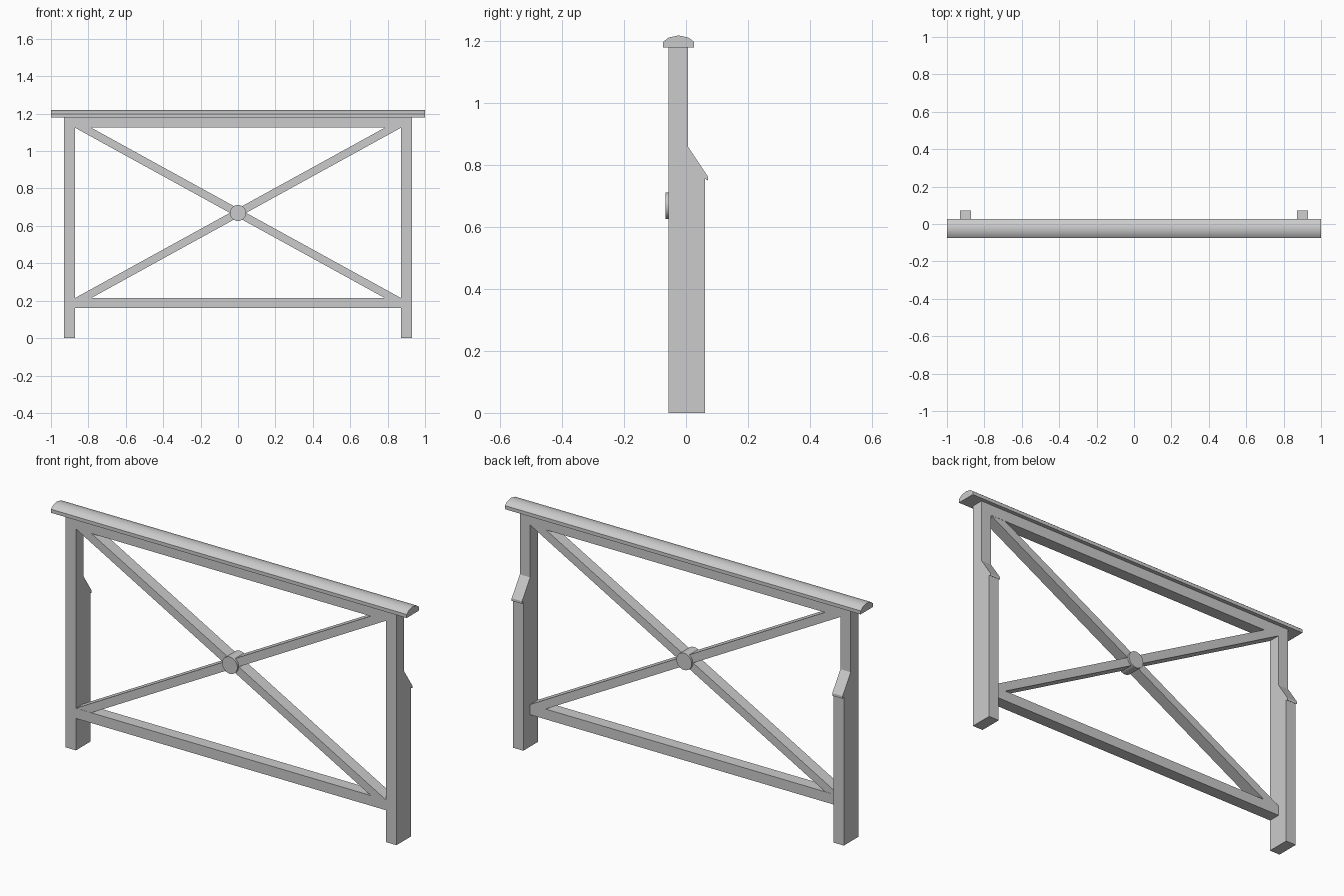
import bpy, bmesh
from math import radians
from mathutils import Matrix

if "Cube" in bpy.data.objects:
    bpy.data.objects.remove(bpy.data.objects["Cube"])


def finish(name, bm, smooth=False):
    bmesh.ops.recalc_face_normals(bm, faces=bm.faces[:])
    mesh = bpy.data.meshes.new(name)
    bm.to_mesh(mesh)
    bm.free()
    obj = bpy.data.objects.new(name, mesh)
    bpy.context.collection.objects.link(obj)
    if smooth:
        bpy.ops.object.select_all(action='DESELECT')
        obj.select_set(True)
        bpy.context.view_layer.objects.active = obj
        bpy.ops.object.shade_smooth_by_angle(angle=radians(40))
    return obj


def prism(name, profile, axis, lo, hi, smooth=False):
    """Extrude a (y, z) profile along x, or an (x, z) profile along y."""
    bm = bmesh.new()
    place = (lambda a, b: (lo, a, b)) if axis == 'x' else (lambda a, b: (a, lo, b))
    face = bm.faces.new([bm.verts.new(place(a, b)) for a, b in profile])
    ext = bmesh.ops.extrude_face_region(bm, geom=[face])
    step = (hi - lo, 0, 0) if axis == 'x' else (0, hi - lo, 0)
    bmesh.ops.translate(bm, vec=step,
                        verts=[g for g in ext['geom'] if isinstance(g, bmesh.types.BMVert)])
    return finish(name, bm, smooth)


FRONT, BACK = -0.056, 0.006     # depth of the panel
INNER, OUTER = 0.872, 0.93      # post faces
LOW, HIGH, TOP = 0.214, 1.125, 1.18

# Posts: deep below, stepped back above a sloped weathering with a drip lip
post_profile = [(FRONT, 0), (0.061, 0), (0.061, 0.757), (0.071, 0.75), (0.071, 0.763),
                (BACK, 0.86), (BACK, TOP), (FRONT, TOP)]
for side, lo, hi in (("left", -OUTER, -INNER), ("right", INNER, OUTER)):
    prism(side + "_post", post_profile, 'x', lo, hi)

# Handrail with rounded top
rail_profile = [(-0.074, TOP), (0.026, TOP), (0.026, 1.198), (0.008, 1.212),
                (-0.024, 1.219), (-0.056, 1.212), (-0.074, 1.198)]
prism("handrail", rail_profile, 'x', -1, 1, smooth=True)

# Horizontal rails between the posts
for name, z0, z1 in (("top_rail", HIGH, TOP), ("bottom_rail", 0.162, LOW)):
    prism(name, [(FRONT, z0), (BACK, z0), (BACK, z1), (FRONT, z1)], 'x', -INNER, INNER)

# Crossed braces running corner to corner (second one a hair thinner at the crossing)
for name, s, inset in (("falling_brace", 1, 0), ("rising_brace", -1, 0.001)):
    prism(name, [(-s * INNER, HIGH), (-s * 0.785, HIGH), (s * INNER, LOW), (s * 0.785, LOW)],
          'y', FRONT + inset, BACK - inset)

# Round hub through the crossing
bm = bmesh.new()
bmesh.ops.create_cone(bm, cap_ends=True, segments=24, radius1=0.043, radius2=0.043, depth=0.082,
                      matrix=Matrix.Translation((0, -0.025, 0.669)) @ Matrix.Rotation(radians(90), 4, 'X'))
finish("hub", bm, smooth=True)
